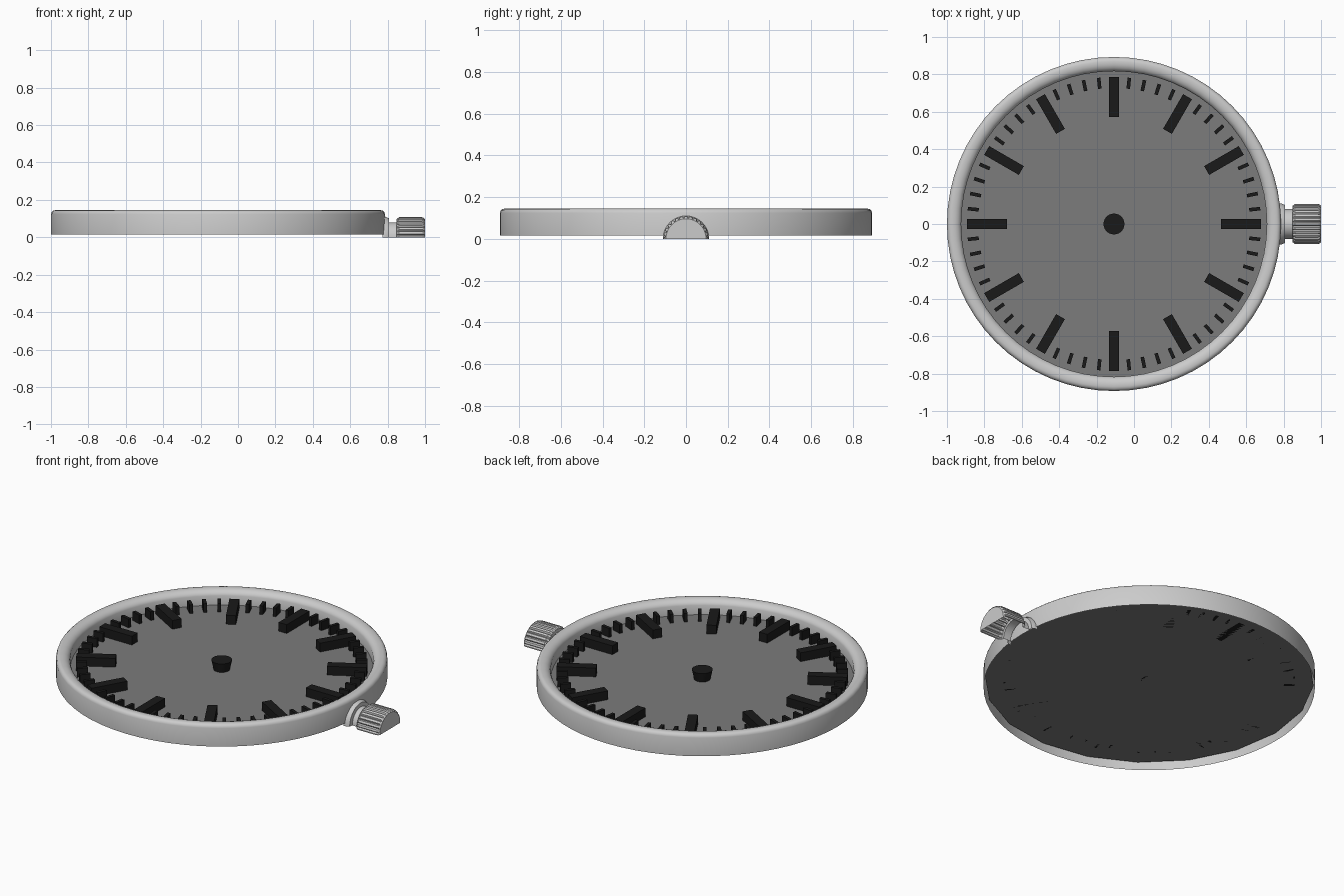
import bpy, bmesh, math
from mathutils import Matrix, Vector

if "Cube" in bpy.data.objects:
    bpy.data.objects.remove(bpy.data.objects["Cube"])

CX = -0.107      # centre of the case in x
DIAL_Z = 0.06


def material(name, v):
    m = bpy.data.materials.new(name)
    m.diffuse_color = (v, v, v, 1)
    m.use_nodes = True
    m.node_tree.nodes["Principled BSDF"].inputs["Base Color"].default_value = m.diffuse_color
    return m


def finish(name, bm, mat=None, smooth=False):
    bmesh.ops.remove_doubles(bm, verts=bm.verts, dist=1e-5)
    bmesh.ops.recalc_face_normals(bm, faces=bm.faces)
    me = bpy.data.meshes.new(name)
    bm.to_mesh(me)
    bm.free()
    ob = bpy.data.objects.new(name, me)
    bpy.context.collection.objects.link(ob)
    if mat:
        me.materials.append(mat)
    if smooth:
        bpy.ops.object.select_all(action='DESELECT')
        ob.select_set(True)
        bpy.context.view_layer.objects.active = ob
        bpy.ops.object.shade_smooth_by_angle(angle=math.radians(35))
    return ob


def sweep(name, rows, smooth=True):
    """Join rows of points with quads."""
    bm = bmesh.new()
    vs = [[bm.verts.new(p) for p in row] for row in rows]
    for a, b in zip(vs, vs[1:]):
        for i in range(len(a) - 1):
            bm.faces.new((a[i], b[i], b[i + 1], a[i + 1]))
    bmesh.ops.dissolve_degenerate(bm, dist=1e-6, edges=bm.edges)
    return finish(name, bm, smooth=smooth)


def half_turned(name, profile, steps, cap=None):
    """Half revolve of (x, r) points about the x axis; cap(i) limits the radius."""
    rows = []
    for i in range(steps + 1):
        a = math.pi * i / steps
        lim = cap(i) if cap else 1
        rows.append([(x, min(r, lim) * math.cos(a), min(r, lim) * math.sin(a))
                     for x, r in profile])
    return sweep(name, rows)


dial_grey = material("dial_grey", 0.2)
black = material("marker_black", 0.01)

# Case: open-bottomed ring with rounded rim
rim = [(0.817, DIAL_Z), (0.817, 0.115), (0.823, 0.128), (0.835, 0.138), (0.85, 0.144),
       (0.87, 0.145), (0.881, 0.142), (0.889, 0.135), (0.893, 0.124), (0.893, 0.015)]
N = 64
sweep("case_ring", [[(CX + r * math.cos(2 * math.pi * i / N),
                      r * math.sin(2 * math.pi * i / N), z) for r, z in rim]
                    for i in range(N + 1)])

# Dial plate
bm = bmesh.new()
bmesh.ops.create_circle(bm, cap_ends=True, segments=20, radius=0.888,
                        matrix=Matrix.Translation((CX, 0, DIAL_Z)))
dial = finish("dial", bm, dial_grey)
if dial.data.polygons[0].normal.z < 0:
    dial.data.flip_normals()


# Hour and minute markers
def markers(name, indices, r0, r1, width, height):
    bm = bmesh.new()
    for i in indices:
        m = (Matrix.Translation((CX, 0, DIAL_Z + height / 2))
             @ Matrix.Rotation(math.radians(6 * i), 4, 'Z')
             @ Matrix.Translation(((r0 + r1) / 2, 0, 0))
             @ Matrix.Diagonal((r1 - r0, width, height, 1)))
        bmesh.ops.create_cube(bm, size=1, matrix=m)
    finish(name, bm, black)


markers("hour_markers", range(0, 60, 5), 0.572, 0.786, 0.054, 0.052)
markers("minute_markers", [i for i in range(60) if i % 5], 0.727, 0.786, 0.019, 0.052)

# Centre hub, wider at the top
bm = bmesh.new()
bmesh.ops.create_cone(bm, cap_ends=True, segments=24, radius1=0.044, radius2=0.056,
                      depth=0.056, matrix=Matrix.Translation((CX, 0, DIAL_Z + 0.028)))
finish("centre_hub", bm, black, smooth=True)

# Crown: half-round collar, stem and knurled knob
half_turned("crown_collar", [(0.772, 0.11), (0.787, 0.11), (0.806, 0.102), (0.808, 0.08)], 24)
half_turned("crown_stem", [(0.80, 0.08), (0.85, 0.08)], 24)
half_turned("crown_knob", [(0.848, 0.08), (0.848, 0.097), (0.862, 0.108), (0.982, 0.108),
                           (0.994, 0.104), (1.0, 0.096), (1.0, 0.0)], 56,
            cap=lambda i: 0.108 if i % 4 in (0, 1, 3) else 0.098)
